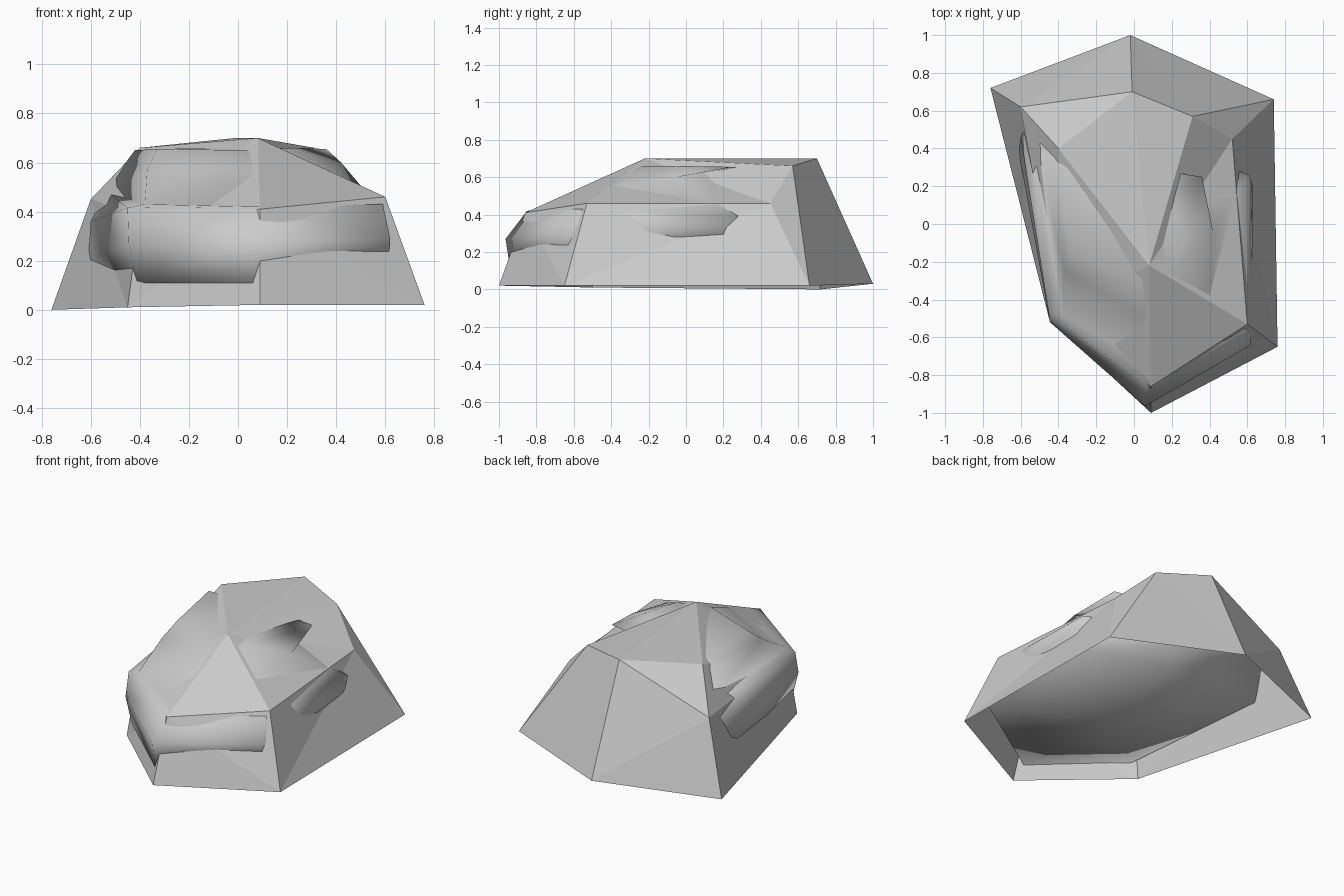
import bpy, bmesh

if "Cube" in bpy.data.objects:
    bpy.data.objects.remove(bpy.data.objects["Cube"])


def make_object(name, verts, faces, smooth):
    """Make a mesh object with triangulated faces and outward normals."""
    mesh = bpy.data.meshes.new(name)
    mesh.from_pydata(verts, [], faces)
    bm = bmesh.new()
    bm.from_mesh(mesh)
    bmesh.ops.recalc_face_normals(bm, faces=bm.faces[:])
    bmesh.ops.triangulate(bm, faces=bm.faces[:])
    for f in bm.faces:
        f.smooth = smooth
    bm.to_mesh(mesh)
    bm.free()
    obj = bpy.data.objects.new(name, mesh)
    bpy.context.collection.objects.link(obj)
    return obj


# Faceted outer shell, open underneath
shell = {
    # ground outline
    "f": (.09, -1, .02), "r": (.76, -.65, .02), "s": (.74, .66, .02),
    "b": (-.02, 1, .03), "l": (-.76, .72, 0), "m": (-.45, -.50, .01),
    # shoulders
    "F": (.09, -.86, .41), "R": (.60, -.53, .46), "S": (.52, .45, .46),
    "L": (-.60, .62, .45), "M": (-.40, -.47, .38),
    # roof
    "1": (.08, -.22, .70), "2": (.31, .57, .66),
    "3": (-.01, .70, .70), "4": (-.40, .40, .66),
}
keys = list(shell)
panels = ("frRF", "rsSR", "s2S", "sb32", "bL43", "blL", "lmML", "mfFM",
          "FR1", "FM1", "RS21", "ML41", "123", "134")
make_object("faceted_shell", list(shell.values()),
            [[keys.index(c) for c in p.replace("bL43", "bL43")] for p in panels],
            False)

# Smooth inner body: rings from floor to top, each point going
# front, right front, right back, back, left back, left front
floor = [(.06, -.94, .11), (.61, -.62, .18), (.55, .20, .20),
         (.05, .35, .22), (-.61, .38, .20), (-.41, -.51, .11)]
belly = [(.06, -.965, .27), (.62, -.64, .29), (.63, .20, .33),
         (.05, .42, .34), (-.60, .46, .36), (-.445, -.52, .27)]
lip = [(.06, -.85, .42), (.59, -.56, .43), (.61, .26, .39),
       (.05, .46, .42), (-.57, .51, .42), (-.45, -.48, .415)]
ledge = [(.06, -.73, .43), (.48, -.57, .43), (.53, .15, .47),
         (.05, .45, .48), (-.53, .48, .48), (-.38, -.48, .43)]
dome = [(.05, -.49, .57), (.40, -.38, .55), (.42, -.05, .60),
        (.05, .40, .60), (-.45, .36, .61), (-.37, -.25, .57)]
crown = [(.03, -.30, .65), (.22, -.22, .66), (.36, .25, .655),
         (.02, .30, .65), (-.42, .30, .65), (-.33, -.15, .655)]
rings = [floor, belly, lip, ledge, dome, crown]
n = len(floor)
verts = [p for ring in rings for p in ring]
faces = [(k * n + i, k * n + (i + 1) % n, (k + 1) * n + (i + 1) % n, (k + 1) * n + i)
         for k in range(len(rings) - 1) for i in range(n)]
# fan caps for the underside and the top
low, high = len(verts), len(verts) + 1
verts += [(-.05, -.25, .12), (0, .05, .66)]
top = (len(rings) - 1) * n
for i in range(n):
    j = (i + 1) % n
    faces += [(j, i, low), (top + i, top + j, high)]
make_object("smooth_body", verts, faces, True)
